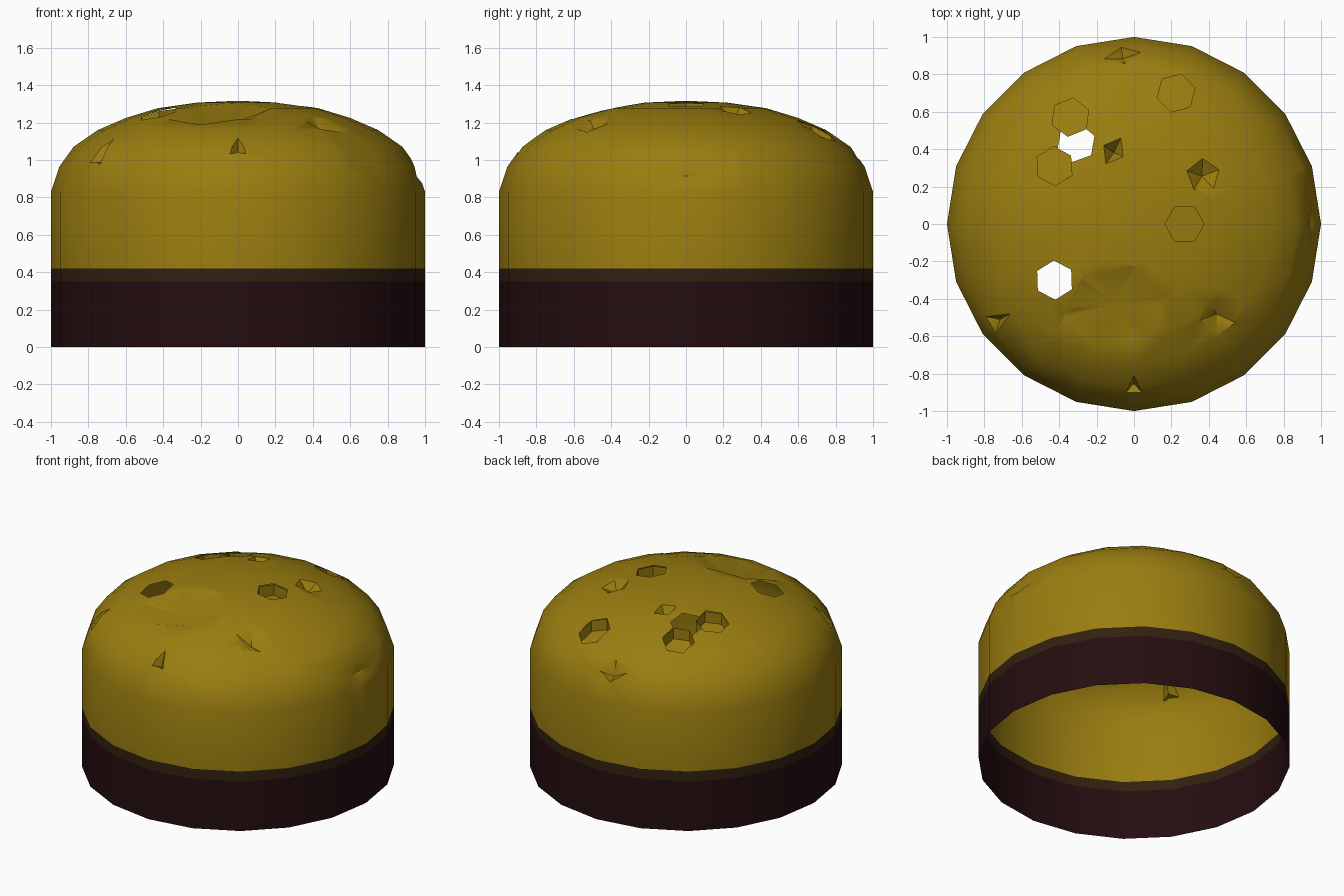
import bpy, bmesh, math
from mathutils import Vector

if "Cube" in bpy.data.objects:
    bpy.data.objects.remove(bpy.data.objects["Cube"])


def material(name, rgb):
    m = bpy.data.materials.new(name)
    m.diffuse_color = (*rgb, 1)
    m.use_nodes = True
    m.node_tree.nodes["Principled BSDF"].inputs["Base Color"].default_value = m.diffuse_color
    return m


gold = material("honey gold", (0.32, 0.205, 0.005))
strip = material("brown strip", (0.031, 0.015, 0.005))
maroon = material("dark maroon", (0.018, 0.004, 0.005))

SEG = 20
PROFILE = [(1, 0), (1, .35), (1, .42), (1, .83), (.955, .965), (.88, 1.07), (.75, 1.16),
           (.6, 1.225), (.43, 1.277), (.22, 1.307), (0, 1.317)]
DOME = PROFILE[3:]


def surface(x, y):
    """Height of the dome above a point."""
    r = min(math.hypot(x, y), 1)
    for (r0, z0), (r1, z1) in zip(DOME, DOME[1:]):
        if r >= r1:
            return z0 + (z1 - z0) * (r0 - r) / (r0 - r1)
    return DOME[-1][1]


def polygon(cx, cy, rx, ry, n, turn):
    """Counter-clockwise corners in plan."""
    a = math.radians(turn)
    pts = []
    for i in range(n):
        t = math.tau * i / n
        u, v = rx * math.cos(t), ry * math.sin(t)
        pts.append((cx + u * math.cos(a) - v * math.sin(a), cy + u * math.sin(a) + v * math.cos(a)))
    return pts


def cut(bm, pts):
    """Cut a plan polygon into the dome and return the faces inside it."""
    x0, x1 = min(p[0] for p in pts), max(p[0] for p in pts)
    y0, y1 = min(p[1] for p in pts), max(p[1] for p in pts)
    planes = []

    def inside():
        found = []
        for f in bm.faces:
            c = f.calc_center_median()
            xs = [v.co.x for v in f.verts]
            ys = [v.co.y for v in f.verts]
            if c.z < .84 or max(xs) < x0 or min(xs) > x1 or max(ys) < y0 or min(ys) > y1:
                continue
            if all((c - p).dot(n) < 0 for p, n in planes):
                found.append(f)
        return found

    for i, a in enumerate(pts):
        b = pts[(i + 1) % len(pts)]
        faces = inside()
        geom = list({e for f in faces for e in f.edges} | {v for f in faces for v in f.verts}) + faces
        p = Vector((a[0], a[1], 0))
        n = Vector((b[1] - a[1], a[0] - b[0], 0)).normalized()
        bmesh.ops.bisect_plane(bm, geom=geom, dist=1e-5, plane_co=p, plane_no=n)
        planes.append((p, n))
    return inside()


def dent(bm, pts, low):
    """Replace the surface inside a polygon with a pit reaching one low point."""
    faces = cut(bm, pts)
    region = set(faces)
    rim = [e for e in {e for f in faces for e in f.edges}
           if sum(f in region for f in e.link_faces) == 1]
    ends = [tuple(e.verts) for e in rim]
    bmesh.ops.delete(bm, geom=faces, context='FACES_KEEP_BOUNDARY')
    mid = bm.verts.new(low)
    for a, b in ends:
        f = bm.faces.new((a, b, mid))
        f.normal_update()
        if f.normal.dot(low) < 0:
            f.normal_flip()


def finish(bm, name):
    me = bpy.data.meshes.new(name)
    bm.to_mesh(me)
    bm.free()
    for m in (gold, strip, maroon):
        me.materials.append(m)
    ob = bpy.data.objects.new(name, me)
    bpy.context.collection.objects.link(ob)
    return ob


# Domed shell, open underneath
bm = bmesh.new()
rings = [[bm.verts.new((r * math.cos(math.tau * i / SEG), r * math.sin(math.tau * i / SEG), z))
          for i in range(SEG)] for r, z in PROFILE[:-1]]
top = bm.verts.new((0, 0, PROFILE[-1][1]))
for k, (lo, hi) in enumerate(zip(rings, rings[1:])):
    for i in range(SEG):
        j = (i + 1) % SEG
        f = bm.faces.new((lo[i], lo[j], hi[j], hi[i]))
        f.material_index = 2 if k == 0 else 1 if k == 1 else 0
for i in range(SEG):
    bm.faces.new((rings[-1][i], rings[-1][(i + 1) % SEG], top))

# Pits: centre, half sizes, sides, turn, depth
DENTS = [(-.1, -.44, .28, .22, 6, 10, .10),
         (.37, .26, .09, .09, 5, 20, .06), (.45, -.49, .1, .1, 5, 50, .06),
         (0, -.87, .06, .05, 3, 90, .06), (-.73, -.52, .08, .06, 3, 30, .06),
         (-.11, .39, .08, .06, 4, 60, .07), (-.06, .9, .1, .045, 4, 10, .06),
         (.955, 0, .03, .11, 4, 0, .05)]
for x, y, rx, ry, n, turn, depth in DENTS:
    z = surface(x, y)
    low = Vector((x * (1 - depth * .3), y * (1 - depth * .3), z - depth))
    dent(bm, polygon(x, y, rx, ry, n, turn), low)

# Hexagonal cells: centre, turn, open right through or not
CELLS = [(.27, 0, 0, False), (.225, .7, 15, False), (-.34, .57, 22, False),
         (-.425, .31, 32, False), (-.31, .435, 20, True), (-.425, -.3, 32, True)]
cells = bmesh.new()
for x, y, turn, through in CELLS:
    pts = polygon(x, y, .105, .105, 6, turn)
    bmesh.ops.delete(bm, geom=cut(bm, pts), context='FACES')
    if through:
        continue
    up = [cells.verts.new((px, py, surface(px, py) - .004)) for px, py in pts]
    dn = [cells.verts.new((px, py, surface(px, py) - .08)) for px, py in pts]
    mid = cells.verts.new((x, y, surface(x, y) - .08))
    for i in range(6):
        j = (i + 1) % 6
        cells.faces.new((up[j], up[i], dn[i], dn[j]))
        cells.faces.new((dn[i], dn[j], mid))

shell = finish(bm, "domed_shell")
hexes = finish(cells, "hexagonal_cells")

# Smooth shading with crisp pits
for ob in (shell, hexes):
    bpy.ops.object.select_all(action='DESELECT')
    ob.select_set(True)
    bpy.context.view_layer.objects.active = ob
    bpy.ops.object.shade_smooth_by_angle(angle=math.radians(38))
